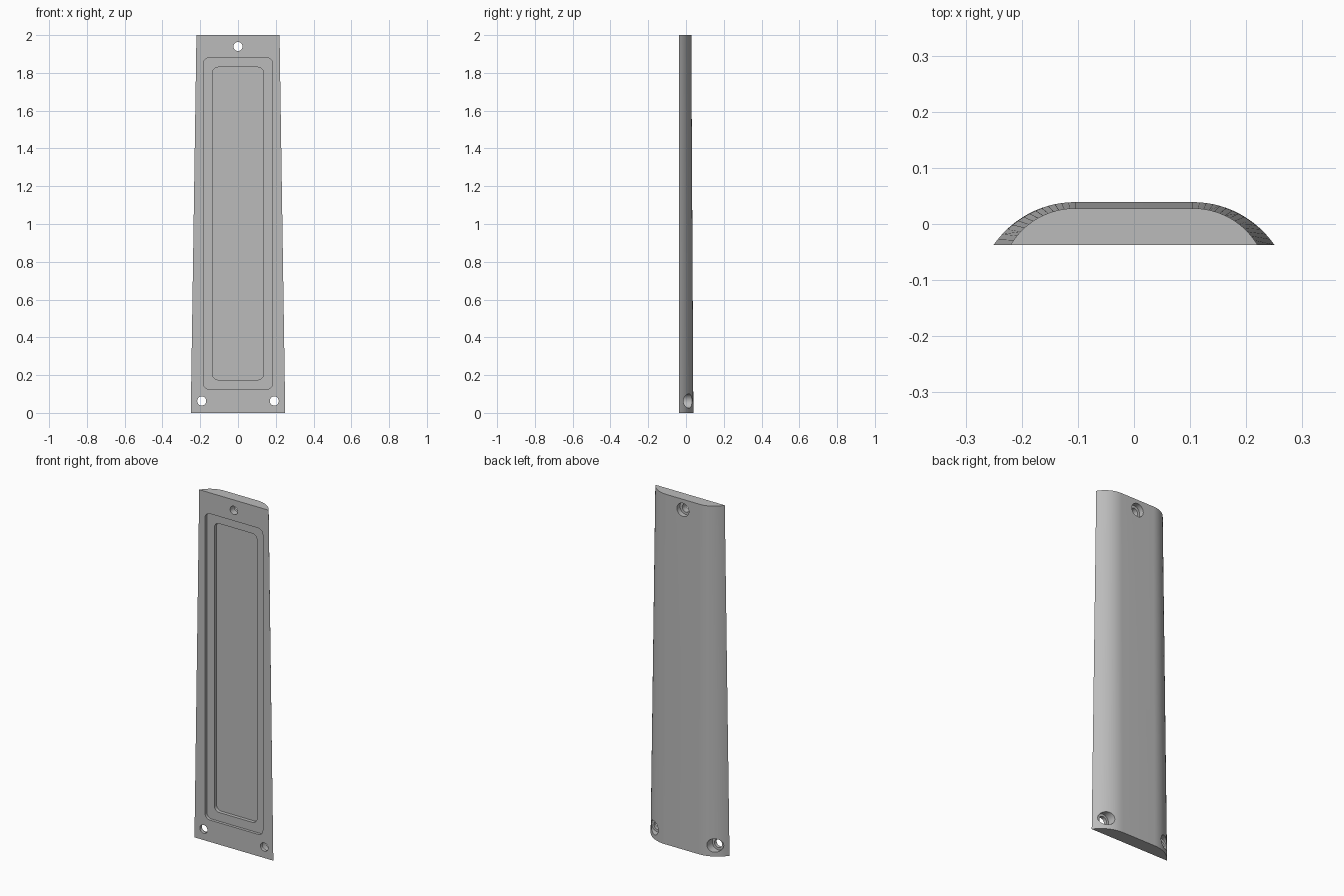
import bpy, bmesh, math

if "Cube" in bpy.data.objects:
    bpy.data.objects.remove(bpy.data.objects["Cube"])

FRONT = -0.037

grey = bpy.data.materials.new("plain grey")
grey.use_nodes = True
colour = (0.5, 0.5, 0.5, 1)
grey.diffuse_color = colour
grey.node_tree.nodes["Principled BSDF"].inputs["Base Color"].default_value = colour


def loft(name, rings):
    """Closed solid through matching rings of points."""
    bm = bmesh.new()
    loops = [[bm.verts.new(p) for p in ring] for ring in rings]
    n = len(loops[0])
    for a, b in zip(loops, loops[1:]):
        for i in range(n):
            j = (i + 1) % n
            bm.faces.new((a[i], a[j], b[j], b[i]))
    bm.faces.new(loops[0])
    bm.faces.new(loops[-1])
    bmesh.ops.recalc_face_normals(bm, faces=bm.faces)
    mesh = bpy.data.meshes.new(name)
    bm.to_mesh(mesh)
    bm.free()
    obj = bpy.data.objects.new(name, mesh)
    bpy.context.collection.objects.link(obj)
    mesh.materials.append(grey)
    return obj


def section(z, half, flat, back, steps=14):
    """Flat front, arched shoulders, flat back."""
    dx, dy = half - flat, back - FRONT
    radius = (dx * dx + dy * dy) / (2 * dy)
    sweep = math.asin(dx / radius)
    side = []
    for i in range(steps + 1):
        a = sweep * (1 - i / steps)
        side.append((flat + radius * math.sin(a), back - radius * (1 - math.cos(a))))
    pts = side + [(-x, y) for x, y in reversed(side)]
    return [(x, y, z) for x, y in pts]


def rounded_rect(y, half, low, high, r, steps=6):
    pts = []
    corners = [(half - r, high - r), (r - half, high - r), (r - half, low + r), (half - r, low + r)]
    for k, (cx, cz) in enumerate(corners):
        for i in range(steps + 1):
            a = math.pi / 2 * (k + i / steps)
            pts.append((cx + r * math.cos(a), y, cz + r * math.sin(a)))
    return pts


def circle(x, y, z, r, n=32):
    return [(x + r * math.cos(i * math.tau / n), y, z + r * math.sin(i * math.tau / n)) for i in range(n)]


# Tapered cover
cover = loft("cover_panel", [section(0, 0.25, 0.105, 0.039), section(2, 0.22, 0.105, 0.028)])

# Stepped recess in the front
cutters = [
    loft("outer_recess_cutter", [rounded_rect(y, 0.183, 0.125, 1.88, 0.03) for y in (-0.1, FRONT + 0.016)]),
    loft("inner_recess_cutter", [rounded_rect(y, 0.135, 0.175, 1.83, 0.03) for y in (-0.1, FRONT + 0.036)]),
]

# Screw holes with counterbores from the back
for name, x, z, seat in (("top", 0, 1.94, 0.0), ("left", 0.192, 0.063, -0.018), ("right", -0.192, 0.063, -0.018)):
    cutters.append(loft(name + "_hole_cutter", [circle(x, y, z, 0.024) for y in (-0.1, 0.1)]))
    cutters.append(loft(name + "_counterbore_cutter", [circle(x, y, z, 0.038) for y in (seat, 0.1)]))

for cutter in cutters:
    mod = cover.modifiers.new(cutter.name, "BOOLEAN")
    mod.operation = "DIFFERENCE"
    mod.solver = "EXACT"
    mod.object = cutter

# Apply the cuts and remove the helpers
bpy.context.view_layer.update()
graph = bpy.context.evaluated_depsgraph_get()
cut_mesh = bpy.data.meshes.new_from_object(cover.evaluated_get(graph))
cover.modifiers.clear()
cover.data = cut_mesh
cut_mesh.name = "cover_panel"
for cutter in cutters:
    bpy.data.objects.remove(cutter)

bpy.ops.object.select_all(action="DESELECT")
cover.select_set(True)
bpy.context.view_layer.objects.active = cover
bpy.ops.object.shade_smooth_by_angle(angle=math.radians(25))
